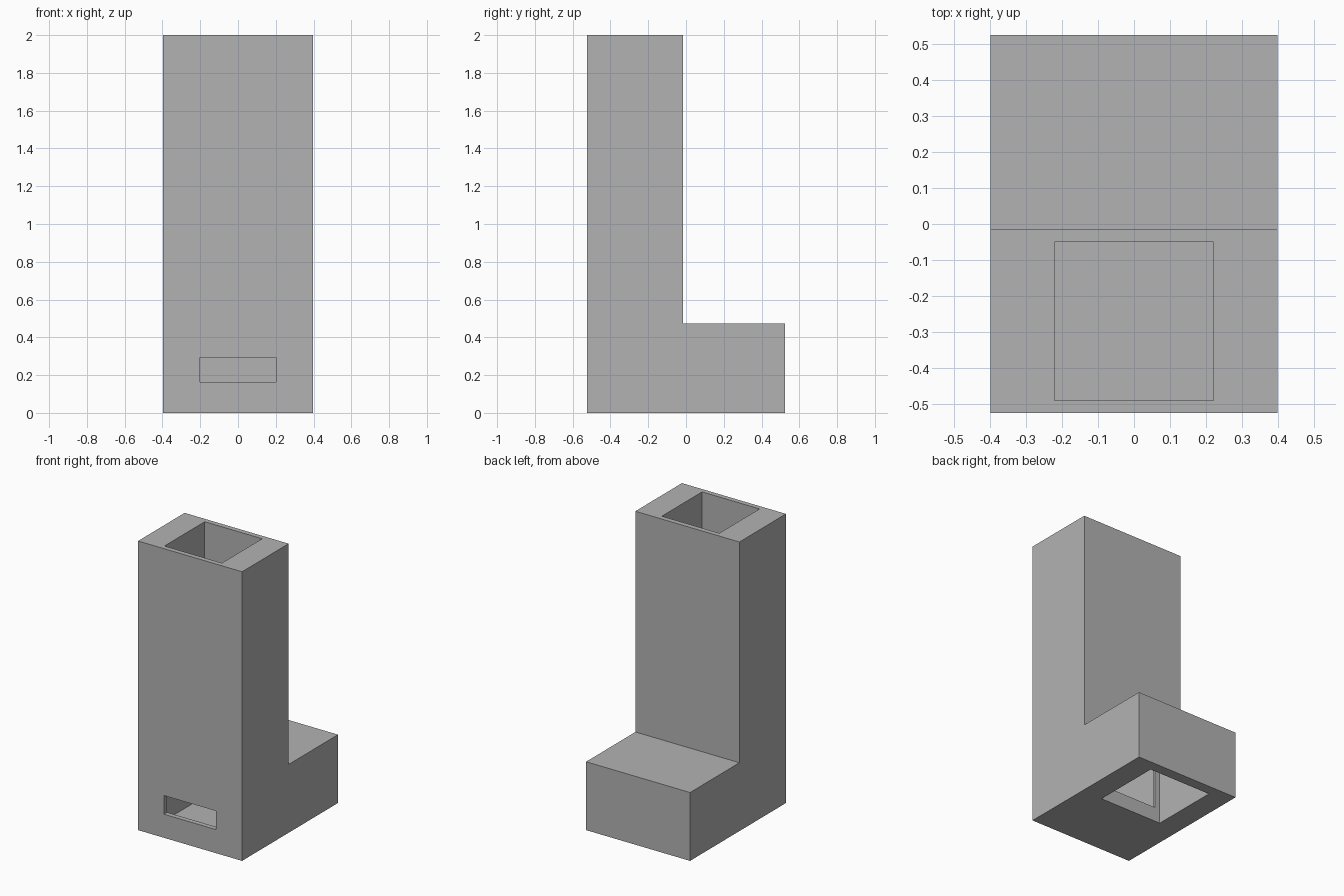
import bpy
import bmesh

cube = bpy.data.objects.get("Cube")
if cube:
    bpy.data.objects.remove(cube, do_unlink=True)

grey = bpy.data.materials.new("plain_grey")
grey.use_nodes = True
colour = (0.45, 0.45, 0.45, 1)
grey.diffuse_color = colour
grey.node_tree.nodes["Principled BSDF"].inputs["Base Color"].default_value = colour


def add_object(name, bm):
    bmesh.ops.recalc_face_normals(bm, faces=bm.faces)
    mesh = bpy.data.meshes.new(name)
    bm.to_mesh(mesh)
    bm.free()
    mesh.materials.append(grey)
    obj = bpy.data.objects.new(name, mesh)
    bpy.context.collection.objects.link(obj)
    return obj


def extruded_profile(name, points, half_width):
    """Extrude a (y, z) outline across x."""
    bm = bmesh.new()
    face = bm.faces.new([bm.verts.new((-half_width, y, z)) for y, z in points])
    extruded = bmesh.ops.extrude_face_region(bm, geom=[face])["geom"]
    verts = [v for v in extruded if isinstance(v, bmesh.types.BMVert)]
    bmesh.ops.translate(bm, verts=verts, vec=(2 * half_width, 0, 0))
    return add_object(name, bm)


def cut_box(target, name, half_width, y0, y1, z0, z1):
    """Remove a box, centred on x, from the target."""
    cutter = extruded_profile(name, [(y0, z0), (y1, z0), (y1, z1), (y0, z1)], half_width)
    cutter.hide_render = True
    cutter.hide_set(True)
    mod = target.modifiers.new(name, "BOOLEAN")
    mod.operation = "DIFFERENCE"
    mod.solver = "EXACT"
    mod.object = cutter
    bpy.context.view_layer.objects.active = target
    bpy.ops.object.modifier_apply(modifier=mod.name)
    bpy.data.objects.remove(cutter, do_unlink=True)


# Tall tower with a low box behind it
FRONT, BACK, STEP = -0.524, 0.524, -0.015
body = extruded_profile("tower_body", [
    (FRONT, 0), (BACK, 0), (BACK, 0.473), (STEP, 0.473), (STEP, 2), (FRONT, 2)], 0.398)

# Square shaft open at the top, with a floor near the bottom
cut_box(body, "shaft", 0.22, -0.49, -0.05, 0.1, 2.1)
# Chamber in the low box, open underneath
cut_box(body, "chamber", 0.24, -0.033, 0.45, -0.1, 0.438)
# Front slot and the doorway joining shaft and chamber
cut_box(body, "front_slot", 0.2, -0.6, -0.4, 0.163, 0.292)
cut_box(body, "doorway", 0.2, -0.1, 0.1, 0.1, 0.4)
